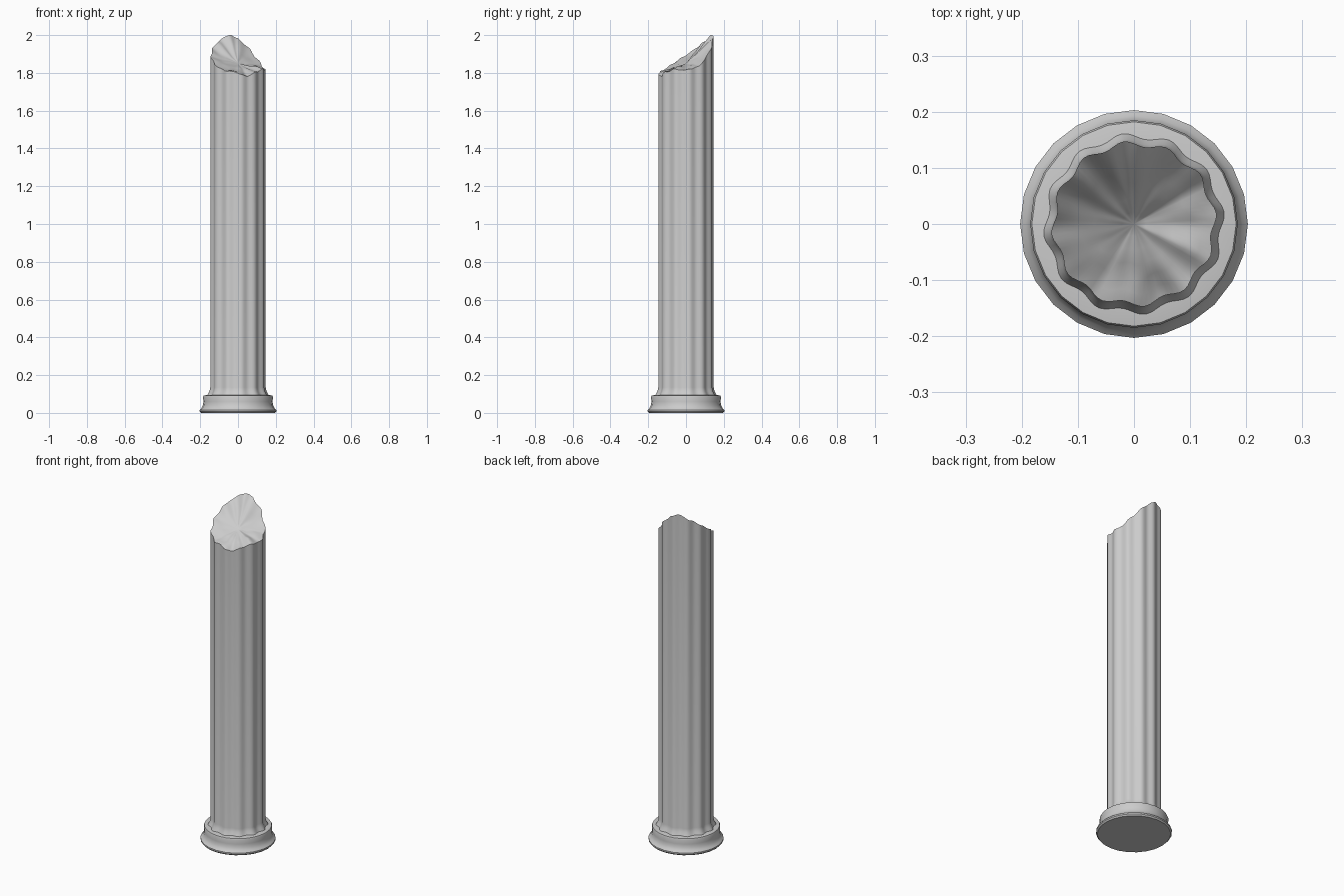
import bpy, bmesh, math, random
from mathutils import noise, Vector

if "Cube" in bpy.data.objects:
    bpy.data.objects.remove(bpy.data.objects["Cube"])

random.seed(4)
SEG = 96
FLUTES = 12

# rim height of the broken top: (angle in degrees, z)
RIM = [(0, 1.82), (30, 1.84), (60, 1.91), (90, 1.985), (107, 2.0), (122, 1.985),
       (150, 1.945), (180, 1.895), (210, 1.85), (240, 1.81), (270, 1.80),
       (290, 1.785), (315, 1.80), (335, 1.825), (360, 1.82)]


def rim_height(deg):
    for (a, za), (b, zb) in zip(RIM, RIM[1:]):
        if a <= deg <= b:
            return za + (zb - za) * (deg - a) / (b - a)


def flute_radius(a):
    # wavy outline with rounded ridges
    return 0.143 + 0.005 * math.cos(FLUTES * (a - math.radians(7)))


def finish(name, bm, angle):
    bmesh.ops.recalc_face_normals(bm, faces=bm.faces)
    mesh = bpy.data.meshes.new(name)
    bm.to_mesh(mesh)
    bm.free()
    obj = bpy.data.objects.new(name, mesh)
    bpy.context.collection.objects.link(obj)
    bpy.ops.object.select_all(action='DESELECT')
    obj.select_set(True)
    bpy.context.view_layer.objects.active = obj
    bpy.ops.object.shade_smooth_by_angle(angle=math.radians(angle))
    return obj


def bridge(bm, lower, upper):
    n = len(lower)
    for i in range(n):
        j = (i + 1) % n
        bm.faces.new((lower[i], lower[j], upper[j], upper[i]))


# fluted shaft with fractured top
bm = bmesh.new()
angles = [2 * math.pi * i / SEG for i in range(SEG)]
rings = []
for z, grow in [(0.085, 0.018), (0.10, 0.012), (0.115, 0.004), (0.135, 0.0)]:
    rings.append([bm.verts.new(((flute_radius(a) + grow) * math.cos(a),
                                (flute_radius(a) + grow) * math.sin(a), z)) for a in angles])
CENTRE = 1.85
for t in (1.0, 0.85, 0.68, 0.5, 0.32, 0.15):
    ring = []
    for a in angles:
        r = flute_radius(a) * t
        x, y = r * math.cos(a), r * math.sin(a)
        z = CENTRE + (rim_height(math.degrees(a)) - CENTRE) * t
        z += 0.012 * noise.noise(Vector((x * 22, y * 22, 3.3))) * min(1, 2 * t)
        ring.append(bm.verts.new((x, y, min(z, 2.0))))
    rings.append(ring)
for lo, up in zip(rings, rings[1:]):
    bridge(bm, lo, up)
tip = bm.verts.new((0, 0, CENTRE))
for i in range(SEG):
    bm.faces.new((rings[-1][i], rings[-1][(i + 1) % SEG], tip))
bm.faces.new(rings[0][::-1])
finish("fluted_shaft", bm, 40)

# round stepped base
bm = bmesh.new()
profile = [(0.196, 0.0), (0.203, 0.008), (0.203, 0.016), (0.193, 0.026), (0.186, 0.04),
           (0.183, 0.06), (0.185, 0.085), (0.182, 0.092), (0.155, 0.096)]
rings = [[bm.verts.new((r * math.cos(k * math.pi / 12), r * math.sin(k * math.pi / 12), z))
          for k in range(24)] for r, z in profile]
for lo, up in zip(rings, rings[1:]):
    bridge(bm, lo, up)
bm.faces.new(rings[0][::-1])
bm.faces.new(rings[-1])
finish("column_base", bm, 40)
